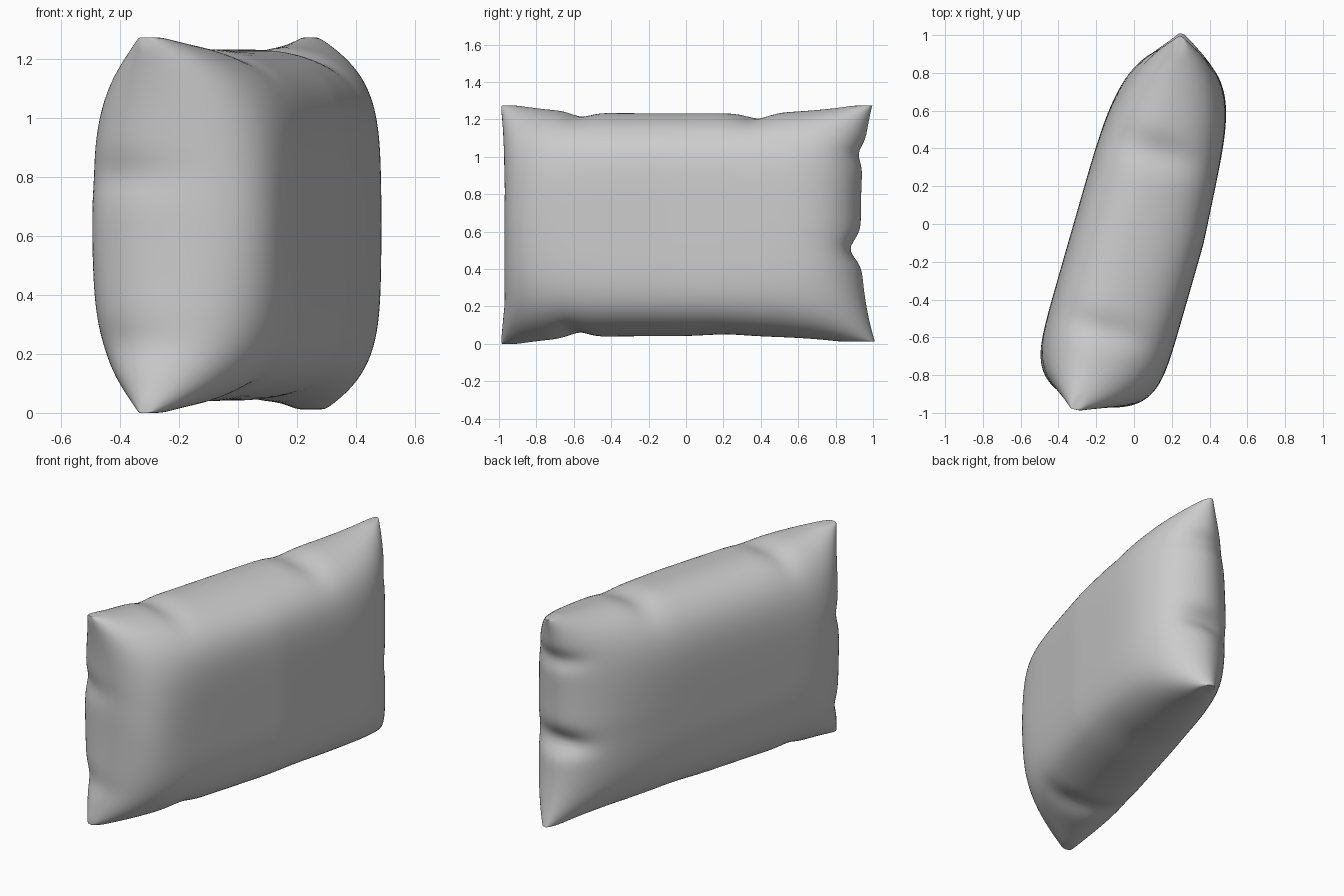
import bpy, bmesh
from math import sin, cos, pi, exp, radians

if "Cube" in bpy.data.objects:
    bpy.data.objects.remove(bpy.data.objects["Cube"])

NA, NB = 96, 72
TURN = radians(16)

# creases: centre along the edge, edge (axis, sign), depth, pinch width,
# inward reach, centre across the thickness
CREASES = [
    (-0.58, 'v', 1, 0.030, 0.07, 0.20, 0.00),
    (0.40, 'v', 1, 0.035, 0.08, 0.25, 0.02),
    (-0.60, 'v', -1, 0.035, 0.07, 0.20, 0.05),
    (0.22, 'v', -1, 0.010, 0.14, 0.20, 0.00),
    (0.38, 'u', 1, 0.035, 0.05, 0.16, -0.08),
    (-0.13, 'u', 1, 0.075, 0.06, 0.18, -0.08),
    (0.17, 'u', -1, 0.022, 0.06, 0.16, -0.15),
    (-0.40, 'u', -1, 0.018, 0.07, 0.16, -0.12),
]


def clamp(x, low, high):
    return max(low, min(high, x))


def pillow_point(a, b, side):
    """Map a, b in -1..1 to a point on one cloth side of the pillow."""
    # outline: corners stick out past the middles of the edges, with blunt tips
    if a > 0:
        u = a * (0.965 + (0.085 if b < 0 else 0.065) * abs(b) ** 2.5)
    else:
        u = a * (0.985 + 0.06 * abs(b) ** 3)
    v = b * (0.596 + 0.060 * abs(a) ** 3.5)
    u = clamp(u, -1.030, 1.038 if b < 0 else 1.025)
    v = clamp(v, -0.637 if a < 0 else -0.625, 0.637)
    # stuffing: plump middle, one end fuller, pinched corners
    plump = 0.383 if side > 0 else 0.308
    if a > 0:
        pa = (6 if side > 0 else 4.2) - 1.2 * abs(b)
        plump -= 0.07 * a if side > 0 else 0
    else:
        pa = 9.5 - 5 * abs(b) ** 1.5
    pb = (5.3 if side > 0 else 4.2) - (1.6 if side > 0 else 0.6) * a * a
    ends = max(0, 1 - abs(a) ** pa) ** 0.5
    edges = max(0, 1 - abs(b) ** pb) ** 0.5
    w = side * plump * ends * edges
    # the corners lean towards the flatter side
    w -= 0.04 * abs(a) ** 6 * abs(b) ** 3
    # pinched folds running in from the seam
    du = dv = 0
    shrink = 1
    for c, axis, sign, depth, width, reach, mid in CREASES:
        along, inward = (v - c, 1 - sign * u) if axis == 'u' else (u - c, 0.6 - sign * v)
        g = exp(-(along / width) ** 2 - (max(0, inward) / reach) ** 2 - ((w - mid) / 0.2) ** 2)
        if axis == 'u':
            du -= sign * depth * g
        else:
            dv -= sign * depth * g
        shrink *= 1 - 0.05 * g
    u, v, w = u + du, v + dv, w * shrink
    return (u * sin(TURN) + w * cos(TURN), u * cos(TURN) - w * sin(TURN), v + 0.64)


# pillow: two puffed grids sharing one seam
bm = bmesh.new()
seam = {}
for side in (1, -1):
    grid = []
    for i in range(NA + 1):
        row = []
        for j in range(NB + 1):
            a = sin((i / NA - 0.5) * pi)
            b = sin((j / NB - 0.5) * pi)
            on_seam = i in (0, NA) or j in (0, NB)
            if on_seam and (i, j) in seam:
                row.append(seam[i, j])
                continue
            vert = bm.verts.new(pillow_point(a, b, side))
            if on_seam:
                seam[i, j] = vert
            row.append(vert)
        grid.append(row)
    for i in range(NA):
        for j in range(NB):
            q = [grid[i][j], grid[i + 1][j], grid[i + 1][j + 1], grid[i][j + 1]]
            bm.faces.new(q if side > 0 else q[::-1])

# soften the clamped corners and the seam
for _ in range(4):
    bmesh.ops.smooth_vert(bm, verts=bm.verts[:], factor=0.5,
                          use_axis_x=True, use_axis_y=True, use_axis_z=True)
bmesh.ops.recalc_face_normals(bm, faces=bm.faces[:])
low = min(v.co.z for v in bm.verts)
for v in bm.verts:
    v.co.z -= low
for f in bm.faces:
    f.smooth = True
mesh = bpy.data.meshes.new("pillow")
bm.to_mesh(mesh)
bm.free()
pillow = bpy.data.objects.new("pillow", mesh)
bpy.context.collection.objects.link(pillow)
